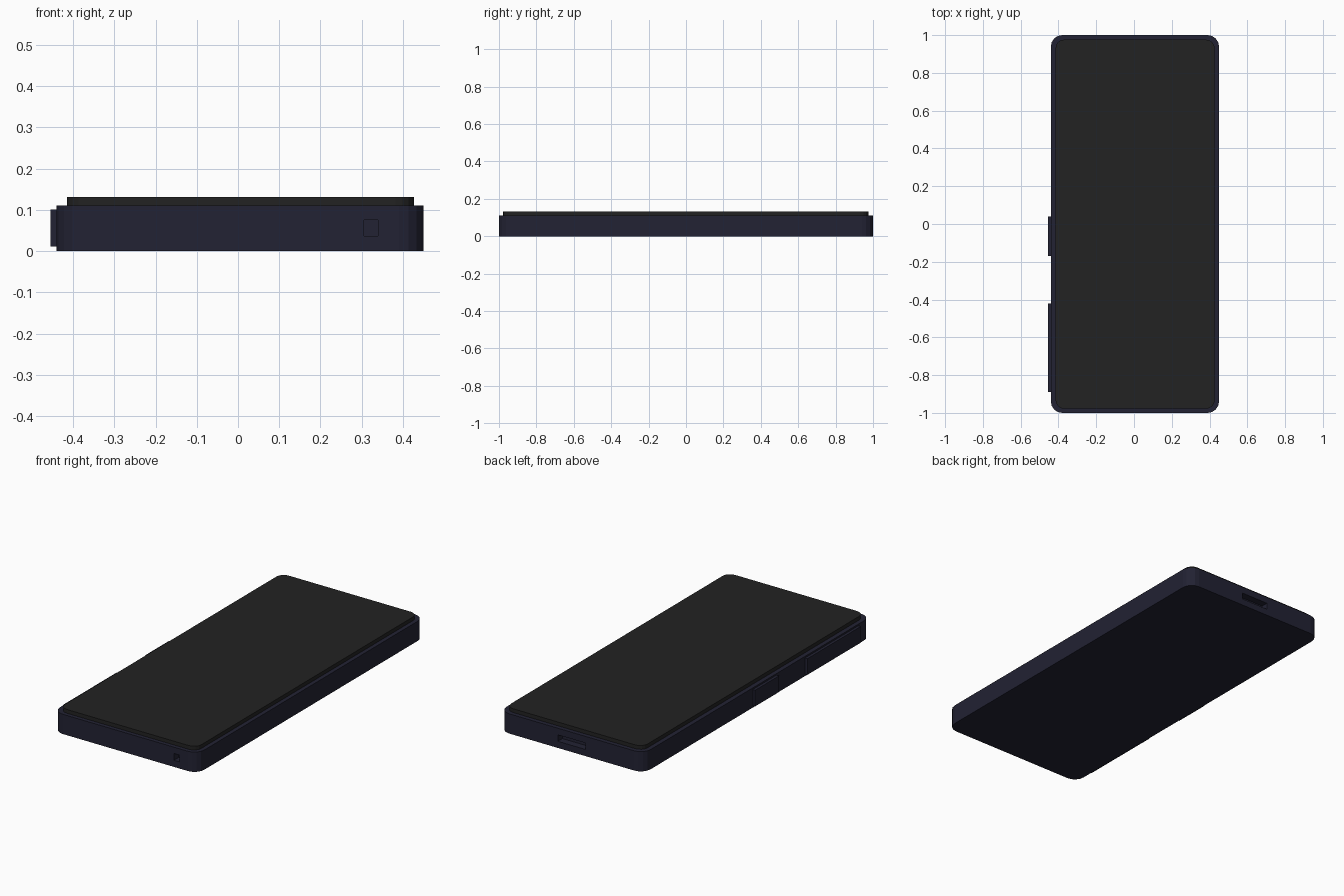
import bpy, bmesh, math

if "Cube" in bpy.data.objects:
    bpy.data.objects.remove(bpy.data.objects["Cube"])

def material(name, color):
    m = bpy.data.materials.new(name)
    m.diffuse_color = (*color, 1)
    m.use_nodes = True
    m.node_tree.nodes["Principled BSDF"].inputs["Base Color"].default_value = m.diffuse_color
    return m

navy = material("dark navy", (0.016, 0.016, 0.033))
black = material("screen black", (0.016, 0.016, 0.016))

def slab(name, x0, x1, y0, y1, z0, z1, mat, radius=0, segments=4):
    """Box between two corners, with optional rounded vertical edges."""
    bm = bmesh.new()
    bmesh.ops.create_cube(bm, size=1)
    for v in bm.verts:
        v.co.x = x1 if v.co.x > 0 else x0
        v.co.y = y1 if v.co.y > 0 else y0
        v.co.z = z1 if v.co.z > 0 else z0
    if radius:
        edges = [e for e in bm.edges if abs(e.verts[0].co.z - e.verts[1].co.z) > 1e-4]
        bmesh.ops.bevel(bm, geom=edges, offset=radius, segments=segments,
                        profile=0.5, affect='EDGES')
    bmesh.ops.recalc_face_normals(bm, faces=bm.faces)
    mesh = bpy.data.meshes.new(name)
    bm.to_mesh(mesh)
    bm.free()
    mesh.materials.append(mat)
    obj = bpy.data.objects.new(name, mesh)
    bpy.context.collection.objects.link(obj)
    return obj

# casing with rounded corners
body = slab("body", -0.44, 0.45, -1, 1, 0, 0.11, navy, 0.06)

# recessed sockets: audio jack in the front end, charging port in the back end
for name, box in (("jack_cutter", (0.305, 0.34, -1.1, -0.96, 0.037, 0.075)),
                  ("port_cutter", (-0.08, 0.09, 0.96, 1.1, 0.037, 0.073))):
    cutter = slab(name, *box, navy)
    cutter.hide_render = True
    cutter.display_type = 'WIRE'
    cut = body.modifiers.new(name, 'BOOLEAN')
    cut.operation = 'DIFFERENCE'
    cut.solver = 'EXACT'
    cut.object = cutter

# raised screen
slab("screen", -0.415, 0.427, -0.978, 0.976, 0.105, 0.131, black, 0.045)

# side buttons
slab("power_button", -0.455, -0.43, -0.17, 0.04, 0.011, 0.101, navy)
slab("volume_button", -0.455, -0.43, -0.89, -0.42, 0.011, 0.101, navy)
